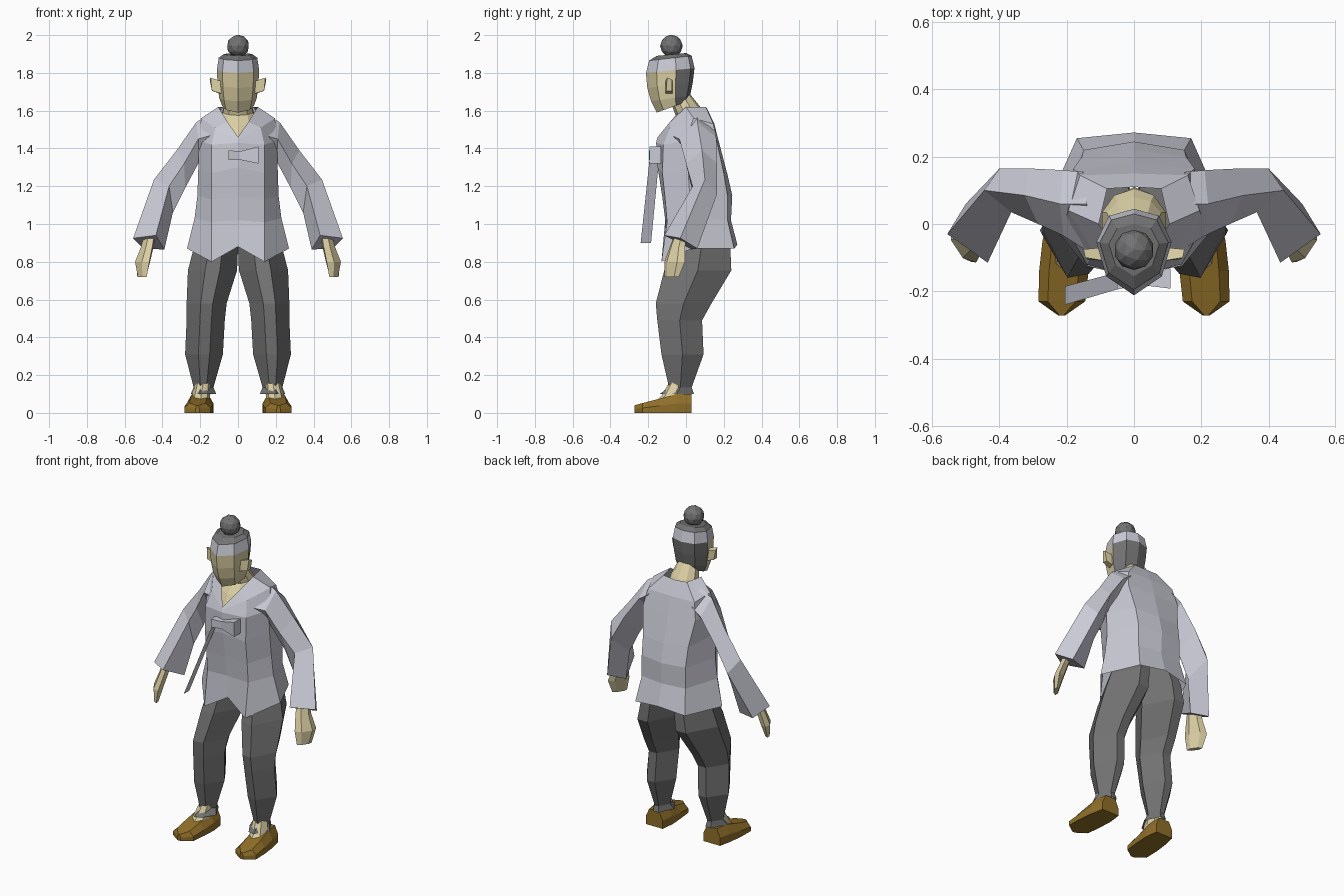
import bpy, bmesh, math
from mathutils import Vector


def material(name, rgb):
    m = bpy.data.materials.new(name)
    m.diffuse_color = (*rgb, 1)
    return m


CLOTH = material("pale_cloth", (0.60, 0.60, 0.68))
SKIN = material("skin", (0.70, 0.62, 0.37))
GREY = material("dark_grey", (0.17, 0.17, 0.17))
LEATHER = material("brown_leather", (0.28, 0.16, 0.022))


def finish(name, bm, mats, mirror=False):
    bmesh.ops.recalc_face_normals(bm, faces=bm.faces)
    mesh = bpy.data.meshes.new(name)
    bm.to_mesh(mesh)
    bm.free()
    ob = bpy.data.objects.new(name, mesh)
    bpy.context.collection.objects.link(ob)
    for m in mats:
        mesh.materials.append(m)
    if mirror:
        mod = ob.modifiers.new("mirror", 'MIRROR')
        mod.use_mirror_merge = False
    return ob


def loft(name, rings, mats, mirror=False, caps=(True, True), rule=None):
    """Skin a list of closed rings that share one point count."""
    bm = bmesh.new()
    rows = [[bm.verts.new(p) for p in r] for r in rings]
    n = len(rows[0])
    for k, (a, b) in enumerate(zip(rows, rows[1:])):
        for i in range(n):
            j = (i + 1) % n
            f = bm.faces.new((a[i], a[j], b[j], b[i]))
            if rule:
                f.material_index = rule(k, f.calc_center_median())
    for row, cap in zip((rows[0], rows[-1]), caps):
        if cap:
            bm.faces.new(row)
    return finish(name, bm, mats, mirror)


def whole(half):
    """Complete a symmetric ring from its right half, centre point to centre point."""
    return half + [(-x, y, z) for x, y, z in half[-2:0:-1]]


def tilted(yf, zf, yb, zb, hw, n=10, cx=0):
    """Oval ring running from a front point to a back point."""
    pts = []
    for i in range(n):
        a = 2 * math.pi * i / n
        t = (1 - math.cos(a)) / 2
        pts.append((cx + hw * math.sin(a), yf + (yb - yf) * t, zf + (zb - zf) * t))
    return pts


def head_ring(yf, zf, yb, zb, hw):
    """Eight-sided ring, pointed in front and widest behind the ears."""
    spec = ((0, 0), (0.74, 0.22), (1, 0.62), (0.66, 0.92), (0, 1))
    return whole([(hw * w, yf + (yb - yf) * t, zf + (zb - zf) * t) for w, t in spec])


# Head: crown, headband, face in front and hair behind
def head_rule(k, c):
    if k == 0:
        return 1
    if k == 1:
        return 2
    return 1 if c.y > -0.06 else 0


head = loft("head", [
    head_ring(-0.155, 1.89, 0.00, 1.905, 0.075),
    head_ring(-0.195, 1.865, 0.03, 1.89, 0.102),
    head_ring(-0.212, 1.80, 0.045, 1.825, 0.112),
    head_ring(-0.205, 1.72, 0.036, 1.75, 0.108),
    head_ring(-0.185, 1.65, 0.022, 1.68, 0.100),
    head_ring(-0.155, 1.59, 0.010, 1.65, 0.085)],
    [SKIN, GREY, CLOTH], rule=head_rule)
for f in head.data.polygons:
    if len(f.vertices) > 4 and f.center.z > 1.85:
        f.material_index = 1

bm = bmesh.new()
bmesh.ops.create_icosphere(bm, subdivisions=2, radius=0.06)
bmesh.ops.translate(bm, verts=bm.verts, vec=(0, -0.077, 1.942))
finish("hair_bun", bm, [GREY])

loft("ear", [
    [(0.085, -0.11, 1.69), (0.095, -0.07, 1.69), (0.095, -0.07, 1.755), (0.085, -0.11, 1.755)],
    [(0.138, -0.105, 1.705), (0.138, -0.075, 1.705), (0.150, -0.075, 1.765), (0.145, -0.10, 1.775)]],
    [SKIN], mirror=True)

# Neck and the chest showing in the collar
loft("neck", [
    tilted(-0.09, 1.67, 0.02, 1.69, 0.06),
    tilted(-0.055, 1.575, 0.08, 1.615, 0.085),
    tilted(-0.10, 1.52, 0.105, 1.58, 0.10),
    tilted(-0.142, 1.45, 0.11, 1.54, 0.085)], [SKIN])

# Jacket body, hem to V-shaped collar
body = [
    [(0, -0.10, 0.88), (0.14, -0.13, 0.80), (0.27, 0.03, 0.87), (0.17, 0.255, 0.87), (0, 0.272, 0.89)],
    [(0, -0.11, 1.02), (0.14, -0.10, 1.01), (0.23, 0.02, 1.03), (0.15, 0.22, 1.02), (0, 0.238, 1.02)],
    [(0, -0.125, 1.14), (0.14, -0.11, 1.13), (0.215, 0.02, 1.15), (0.15, 0.22, 1.15), (0, 0.245, 1.15)],
    [(0, -0.15, 1.30), (0.14, -0.125, 1.27), (0.21, 0.01, 1.30), (0.155, 0.20, 1.27), (0, 0.22, 1.26)],
    [(0, -0.158, 1.43), (0.14, -0.12, 1.42), (0.21, 0.0, 1.44), (0.18, 0.165, 1.43), (0, 0.178, 1.42)],
    [(0, -0.155, 1.445), (0.12, -0.085, 1.51), (0.195, 0.04, 1.56), (0.16, 0.145, 1.53), (0, 0.15, 1.53)],
    [(0, -0.15, 1.46), (0.055, -0.085, 1.54), (0.105, 0.0, 1.62), (0.08, 0.105, 1.62), (0, 0.11, 1.615)]]
loft("jacket_body", [whole(r) for r in body], [CLOTH], caps=(False, False))

# Sleeves: top, front, bottom and back edges
loft("sleeve", [
    [(0.14, 0.06, 1.585), (0.14, -0.08, 1.47), (0.18, 0.03, 1.32), (0.15, 0.155, 1.50)],
    [(0.22, 0.06, 1.54), (0.21, -0.035, 1.45), (0.205, 0.03, 1.33), (0.21, 0.16, 1.46)],
    [(0.325, 0.085, 1.39), (0.285, 0.0, 1.32), (0.28, 0.06, 1.19), (0.31, 0.165, 1.32)],
    [(0.445, 0.10, 1.235), (0.365, 0.035, 1.20), (0.345, 0.06, 1.06), (0.40, 0.165, 1.16)],
    [(0.555, -0.03, 0.925), (0.435, -0.115, 0.94), (0.39, 0.03, 0.865), (0.50, 0.06, 0.87)]],
    [CLOTH], mirror=True)


# Hands: flat tapered paddles turned outward
def hand_ring(cx, cy, z, thick, wide):
    u, v = Vector((0.55, 0.835, 0)), Vector((0.835, -0.55, 0))
    c = Vector((cx, cy, z))
    corners = ((1, 0), (0.5, 1), (-0.5, 1), (-1, 0), (-0.5, -1), (0.5, -1))
    return [c + u * wide * a + v * thick * b for a, b in corners]


loft("hand", [hand_ring(0.465, -0.025, 0.95, 0.022, 0.04),
              hand_ring(0.48, -0.045, 0.88, 0.024, 0.048),
              hand_ring(0.505, -0.06, 0.80, 0.026, 0.065),
              hand_ring(0.508, -0.075, 0.72, 0.012, 0.045)], [SKIN], mirror=True)


# Jacket tie: flared bow loop and long hanging ribbon
def tie_ring(x, y0, y1, z0, z1):
    return [(x, y0, z0), (x, y1, z0), (x, y1, z1), (x, y0, z1)]


loft("tie_bow", [tie_ring(-0.05, -0.195, -0.15, 1.34, 1.39),
                 tie_ring(0.01, -0.18, -0.14, 1.34, 1.385),
                 tie_ring(0.108, -0.192, -0.132, 1.32, 1.41)], [CLOTH])
bm = bmesh.new()
bm.faces.new([bm.verts.new(p) for p in ((-0.035, -0.19, 1.37), (-0.035, -0.14, 1.37),
                                        (-0.205, -0.185, 0.90), (-0.205, -0.24, 0.90))])
finish("tie_ribbon", bm, [CLOTH])


# Trousers: one leg, mirrored
def leg_ring(z, x0, x1, y0, y1):
    xm, ym, w = (x0 + x1) / 2, y0 + (y1 - y0) * 0.5, x1 - x0
    return [(xm - w * 0.15, y0 + 0.012, z), (xm + w * 0.15, y0, z), (x1, ym, z),
            (xm + w * 0.12, y1, z), (xm - w * 0.15, y1, z), (x0, ym, z)]


loft("trouser_leg", [leg_ring(1.00, 0.0, 0.17, -0.06, 0.20),
                     leg_ring(0.87, 0.0, 0.235, -0.075, 0.235),
                     leg_ring(0.755, 0.005, 0.265, -0.115, 0.24),
                     leg_ring(0.58, 0.06, 0.272, -0.16, 0.135),
                     leg_ring(0.49, 0.07, 0.272, -0.152, 0.085),
                     leg_ring(0.31, 0.08, 0.28, -0.13, 0.093),
                     leg_ring(0.135, 0.13, 0.235, -0.09, 0.03),
                     leg_ring(0.10, 0.115, 0.25, -0.14, 0.042)],
     [GREY], mirror=True, caps=(True, False))

# Ankles inside the shoes
loft("ankle", [tilted(-0.09, 0.16, 0.01, 0.16, 0.04, 8, 0.185),
               tilted(-0.13, 0.09, 0.01, 0.10, 0.048, 8, 0.195),
               tilted(-0.16, 0.06, 0.01, 0.07, 0.05, 8, 0.20)], [SKIN], mirror=True)


# Shoes, heel to toe
def shoe_ring(y, x0, x1, h):
    i = (x1 - x0) * 0.2
    return [(x0, y, 0), (x1, y, 0), (x1, y, h * 0.5), (x1 - i, y, h), (x0 + i, y, h), (x0, y, h * 0.5)]


loft("shoe", [shoe_ring(0.03, 0.14, 0.255, 0.10),
              shoe_ring(-0.05, 0.13, 0.272, 0.10),
              shoe_ring(-0.14, 0.135, 0.282, 0.075),
              shoe_ring(-0.23, 0.145, 0.284, 0.052),
              shoe_ring(-0.272, 0.205, 0.225, 0.04)], [LEATHER], mirror=True)
